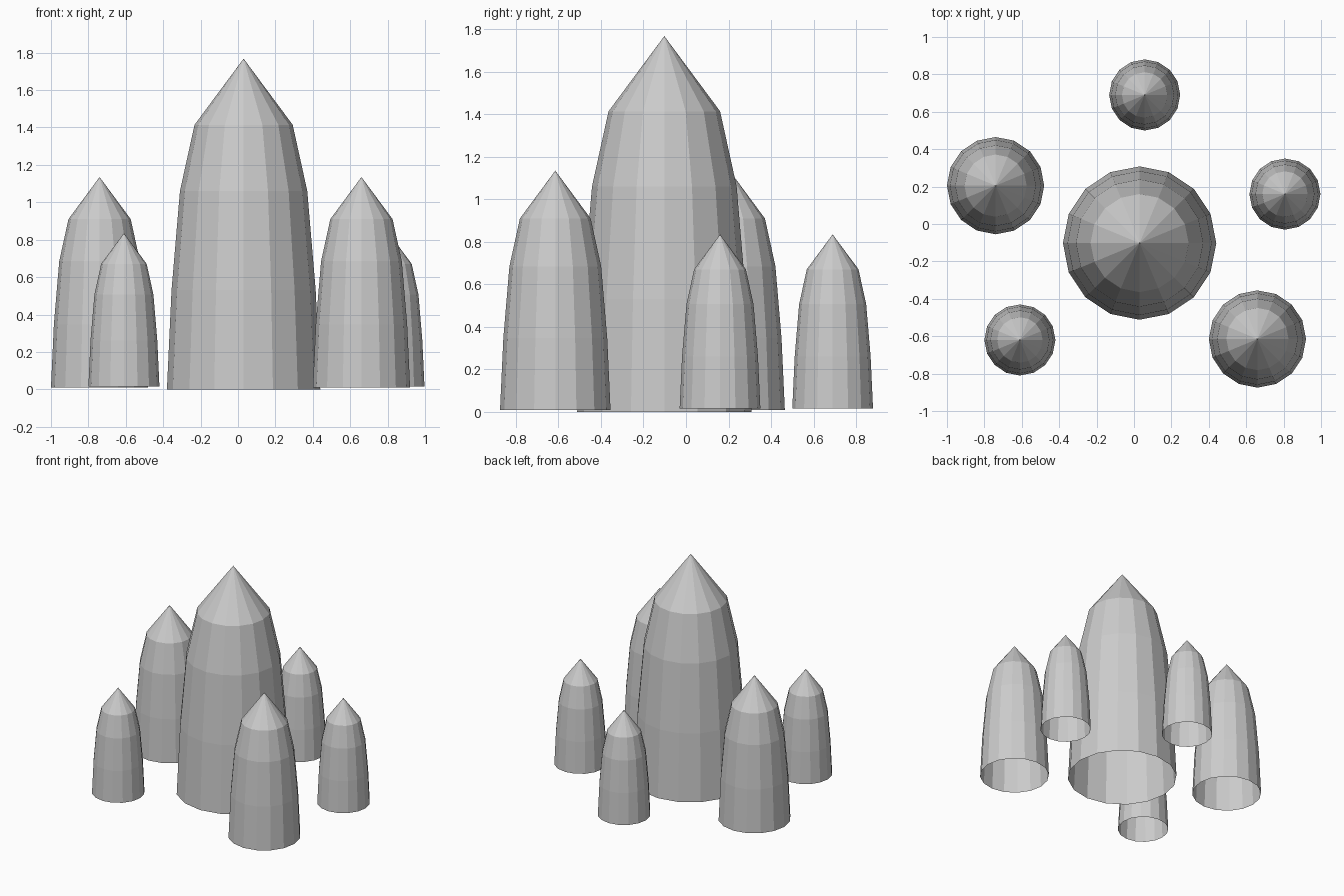
import bpy, bmesh
from math import cos, sin, tau

if "Cube" in bpy.data.objects:
    bpy.data.objects.remove(bpy.data.objects["Cube"])

SIDES = 16
# Spire profile: (radius fraction, height fraction), tip added separately
PROFILE = [(1.0, 0.0), (0.94, 0.3), (0.83, 0.6), (0.64, 0.8)]


def spire(name, x, y, base, radius, top):
    """Faceted pointed spire, open underneath."""
    bm = bmesh.new()
    height = top - base
    rings = [[bm.verts.new((radius * r * cos(tau * i / SIDES),
                            radius * r * sin(tau * i / SIDES),
                            height * h)) for i in range(SIDES)]
             for r, h in PROFILE]
    tip = bm.verts.new((0, 0, height))
    for i in range(SIDES):
        j = (i + 1) % SIDES
        for low, high in zip(rings, rings[1:]):
            bm.faces.new((low[i], low[j], high[j], high[i]))
        bm.faces.new((rings[-1][i], rings[-1][j], tip))
    mesh = bpy.data.meshes.new(name)
    bm.to_mesh(mesh)
    bm.free()
    obj = bpy.data.objects.new(name, mesh)
    obj.location = (x, y, base)
    bpy.context.collection.objects.link(obj)


# Central tall spire
spire("large_spire", 0.03, -0.102, 0.0, 0.41, 1.768)

# Two medium spires on opposite sides
for n, (x, y) in enumerate([(-0.74, 0.205), (0.66, -0.615)], 1):
    spire(f"medium_spire_{n}", x, y, 0.01, 0.26, 1.135)

# Three small spires around the outside
for n, (x, y) in enumerate([(0.057, 0.69), (0.807, 0.16), (-0.61, -0.62)], 1):
    spire(f"small_spire_{n}", x, y, 0.015, 0.19, 0.835)
